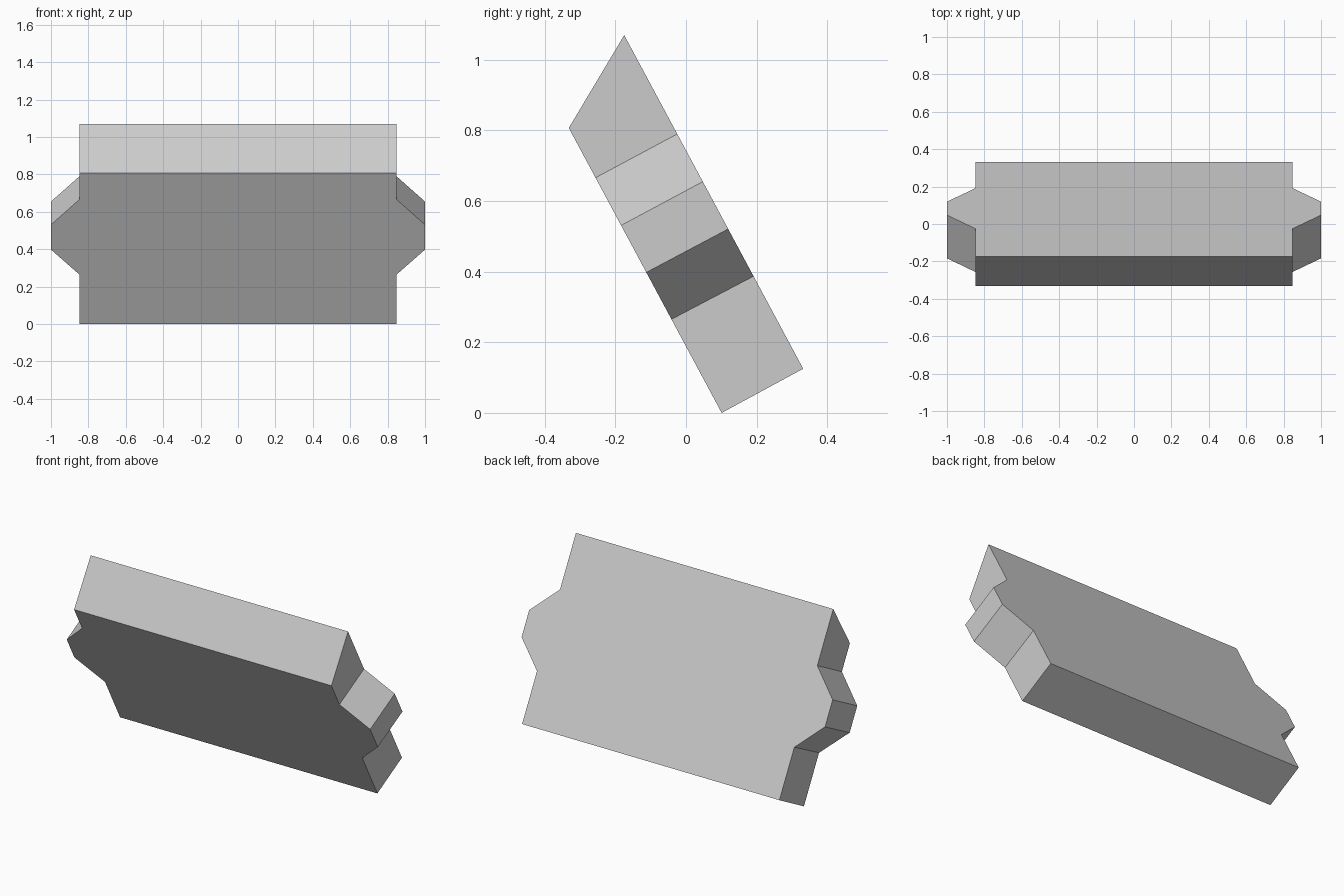
import bpy, bmesh

if "Cube" in bpy.data.objects:
    bpy.data.objects.remove(bpy.data.objects["Cube"])

# Heights along the sloping front and back faces, paired with half width
FRONT = [(0.0, 0.848), (0.265, 0.848), (0.398, 1.0), (0.531, 1.0), (0.666, 0.848), (0.807, 0.848)]
BACK_Z = [0.125, 0.387, 0.521, 0.655, 0.79, 1.07]


def front_y(z):
    return 0.101 - 0.5365 * z


def back_y(z):
    return 0.332 - 0.5365 * (z - 0.125)


# Leaning slab: notched outline on both faces, mirrored left and right
bm = bmesh.new()
right = [(w, z, bz) for (z, w), bz in zip(FRONT, BACK_Z)]
outline = right + [(-w, z, bz) for w, z, bz in reversed(right)]
front = [bm.verts.new((w, front_y(z), z)) for w, z, bz in outline]
back = [bm.verts.new((w, back_y(bz), bz)) for w, z, bz in outline]
bm.faces.new(front)
bm.faces.new(back[::-1])
count = len(outline)
for i in range(count):
    j = (i + 1) % count
    bm.faces.new((front[j], front[i], back[i], back[j]))
bmesh.ops.recalc_face_normals(bm, faces=bm.faces)

mesh = bpy.data.meshes.new("leaning_panel")
bm.to_mesh(mesh)
bm.free()
panel = bpy.data.objects.new("leaning_panel", mesh)
bpy.context.collection.objects.link(panel)

# Plain grey
grey = bpy.data.materials.new("light_grey")
grey.diffuse_color = (0.6, 0.6, 0.6, 1)
grey.use_nodes = True
grey.node_tree.nodes["Principled BSDF"].inputs["Base Color"].default_value = grey.diffuse_color
mesh.materials.append(grey)
